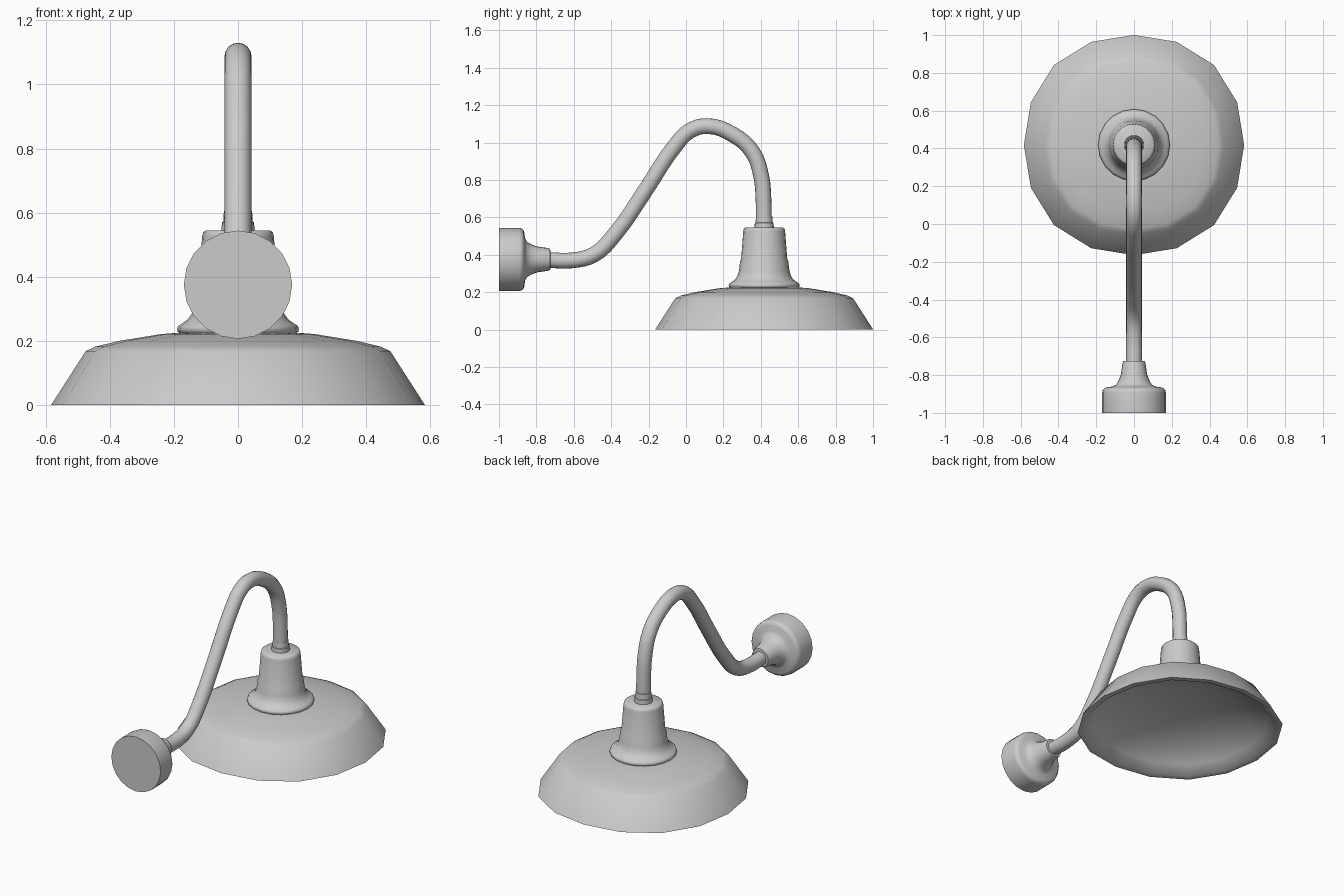
import bpy, bmesh, math
from mathutils import Matrix

if "Cube" in bpy.data.objects:
    bpy.data.objects.remove(bpy.data.objects["Cube"])


def lathe(name, profile, sides, matrix, bulge=0.0, angle=50):
    """Spin (radius, height) points around local z; bulge widens the diagonals slightly."""
    bm = bmesh.new()
    rings = []
    for r, h in profile:
        if r == 0:
            rings.append([bm.verts.new((0, 0, h))] * sides)
            continue
        ring = []
        for i in range(sides):
            a = math.tau * i / sides
            k = r * (1 + bulge * math.sin(2 * a) ** 2)
            ring.append(bm.verts.new((k * math.cos(a), k * math.sin(a), h)))
        rings.append(ring)
    for a, b in zip(rings, rings[1:]):
        for i in range(sides):
            j = (i + 1) % sides
            bm.faces.new(dict.fromkeys((a[i], a[j], b[j], b[i])))
    bmesh.ops.recalc_face_normals(bm, faces=bm.faces)
    bm.transform(matrix)
    mesh = bpy.data.meshes.new(name)
    bm.to_mesh(mesh)
    bm.free()
    ob = bpy.data.objects.new(name, mesh)
    bpy.context.collection.objects.link(ob)
    select(ob)
    bpy.ops.object.shade_smooth_by_angle(angle=math.radians(angle))


def select(ob):
    bpy.ops.object.select_all(action='DESELECT')
    ob.select_set(True)
    bpy.context.view_layer.objects.active = ob


lamp = Matrix.Translation((0, 0.418, 0))
wall = Matrix.Translation((0, -1, 0.375)) @ Matrix.Rotation(-math.pi / 2, 4, 'X')

# Shade: 16-sided bowl, outside then the domed inside
lathe("shade", [(0, 0.228), (0.19, 0.225), (0.24, 0.221), (0.37, 0.2), (0.445, 0.182),
                (0.475, 0.168), (0.583, 0), (0.55, 0), (0.5, 0.05), (0.42, 0.1),
                (0.3, 0.145), (0.15, 0.17), (0, 0.18)], 16, lamp, 0.028)

# Lamp holder on the shade
lathe("socket_cap", [(0, 0.222), (0.18, 0.222), (0.188, 0.228), (0.19, 0.238), (0.186, 0.247),
                     (0.175, 0.254), (0.158, 0.266), (0.144, 0.285), (0.135, 0.315),
                     (0.129, 0.365), (0.123, 0.38), (0.112, 0.525), (0.109, 0.538),
                     (0.1, 0.545), (0, 0.545)], 20, lamp)
lathe("arm_collar", [(0, 0.54), (0.052, 0.54), (0.05, 0.57), (0.046, 0.572),
                     (0.044, 0.605), (0, 0.605)], 20, lamp)

# Wall mount
lathe("wall_mount", [(0, 0), (0.169, 0), (0.169, 0.108), (0.166, 0.12), (0.158, 0.13),
                     (0.145, 0.135), (0.112, 0.14), (0.094, 0.15), (0.08, 0.175),
                     (0.069, 0.205), (0.061, 0.262), (0.056, 0.274), (0, 0.276)], 20, wall)

# Gooseneck arm: bevelled curve through points in the y-z plane
path = [(-0.74, 0.372), (-0.61, 0.37), (-0.49, 0.402), (-0.38, 0.51), (-0.22, 0.74),
        (-0.06, 0.98), (0.02, 1.062), (0.115, 1.088), (0.25, 1.043), (0.355, 0.95),
        (0.402, 0.82), (0.414, 0.7), (0.416, 0.55)]
curve = bpy.data.curves.new("arm_path", 'CURVE')
curve.dimensions = '3D'
curve.bevel_depth = 0.042
curve.bevel_resolution = 6
curve.resolution_u = 4
curve.use_fill_caps = True
spline = curve.splines.new('BEZIER')
spline.bezier_points.add(len(path) - 1)
for p, (y, z) in zip(spline.bezier_points, path):
    p.co = (0, y, z)
    p.handle_left_type = p.handle_right_type = 'AUTO'
arm = bpy.data.objects.new("gooseneck_arm", curve)
bpy.context.collection.objects.link(arm)
select(arm)
bpy.ops.object.convert(target='MESH')
bpy.ops.object.shade_smooth_by_angle(angle=math.radians(35))
